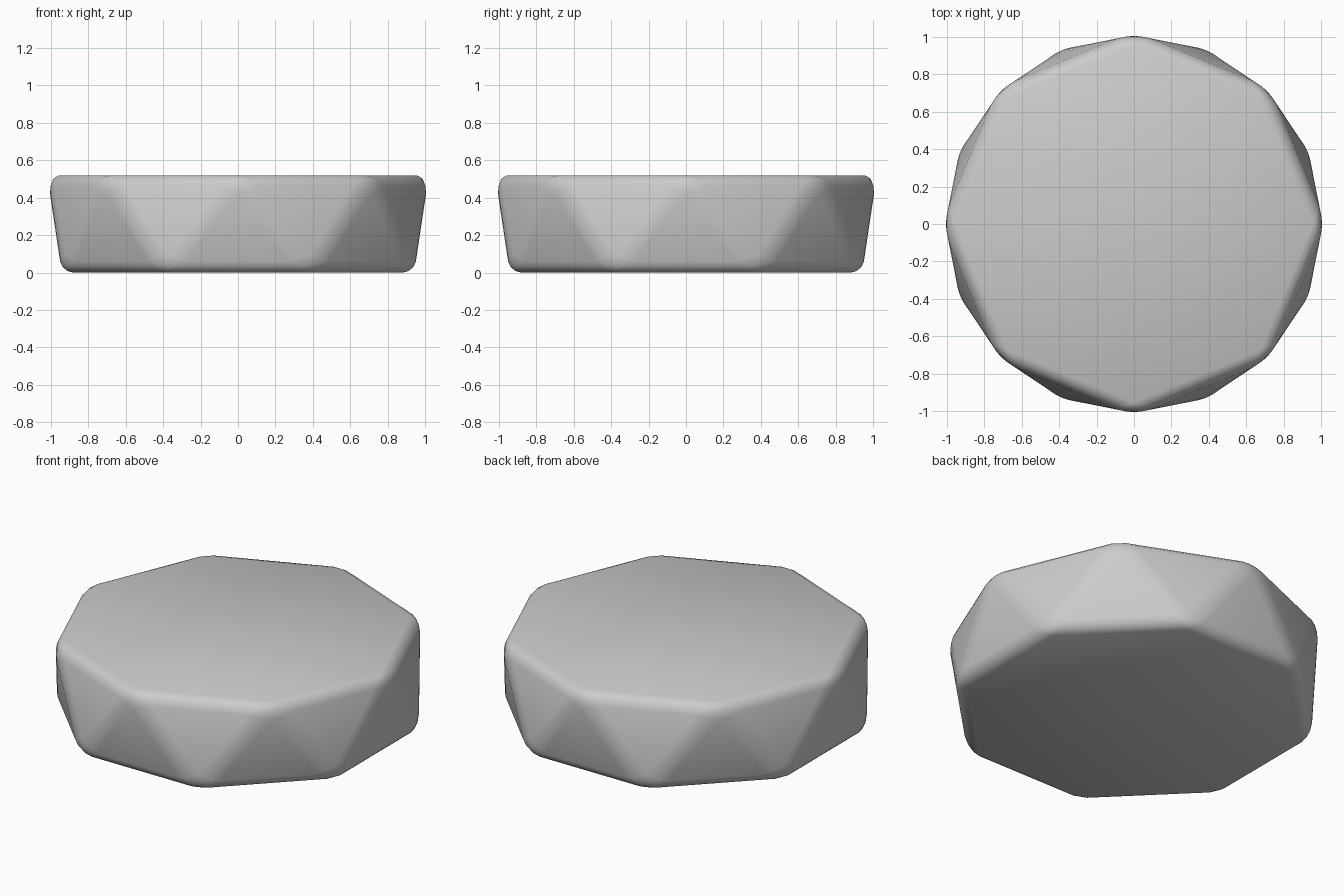
import bpy, bmesh
from math import cos, sin, pi

if "Cube" in bpy.data.objects:
    bpy.data.objects.remove(bpy.data.objects["Cube"])

SIDES, RADIUS, HEIGHT = 8, 1.02, 0.52

# Plain grey material
grey = bpy.data.materials.new("plain_grey")
grey.use_nodes = True
colour = (0.6, 0.6, 0.6, 1)
grey.diffuse_color = colour
grey.node_tree.nodes["Principled BSDF"].inputs["Base Color"].default_value = colour


def ring(bm, z, offset):
    """Octagon of vertices at one height."""
    angles = [(i + offset) * 2 * pi / SIDES for i in range(SIDES)]
    return [bm.verts.new((RADIUS * cos(a), RADIUS * sin(a), z)) for a in angles]


# Faceted drum: two octagons, the upper one turned by half a side
bm = bmesh.new()
top, bottom = ring(bm, HEIGHT, 0), ring(bm, 0, 0.5)
bm.faces.new(top)
bm.faces.new(bottom[::-1])
for i in range(SIDES):
    j = (i + 1) % SIDES
    bm.faces.new((top[i], bottom[i], top[j]))
    bm.faces.new((bottom[i], bottom[j], top[j]))
mesh = bpy.data.meshes.new("faceted_drum")
bm.to_mesh(mesh)
bm.free()
drum = bpy.data.objects.new("faceted_drum", mesh)
bpy.context.collection.objects.link(drum)
mesh.materials.append(grey)

# Softened edges
bevel = drum.modifiers.new("soft_edges", "BEVEL")
bevel.width = 0.06
bevel.segments = 3
bevel.limit_method = "NONE"
mesh.shade_smooth()
